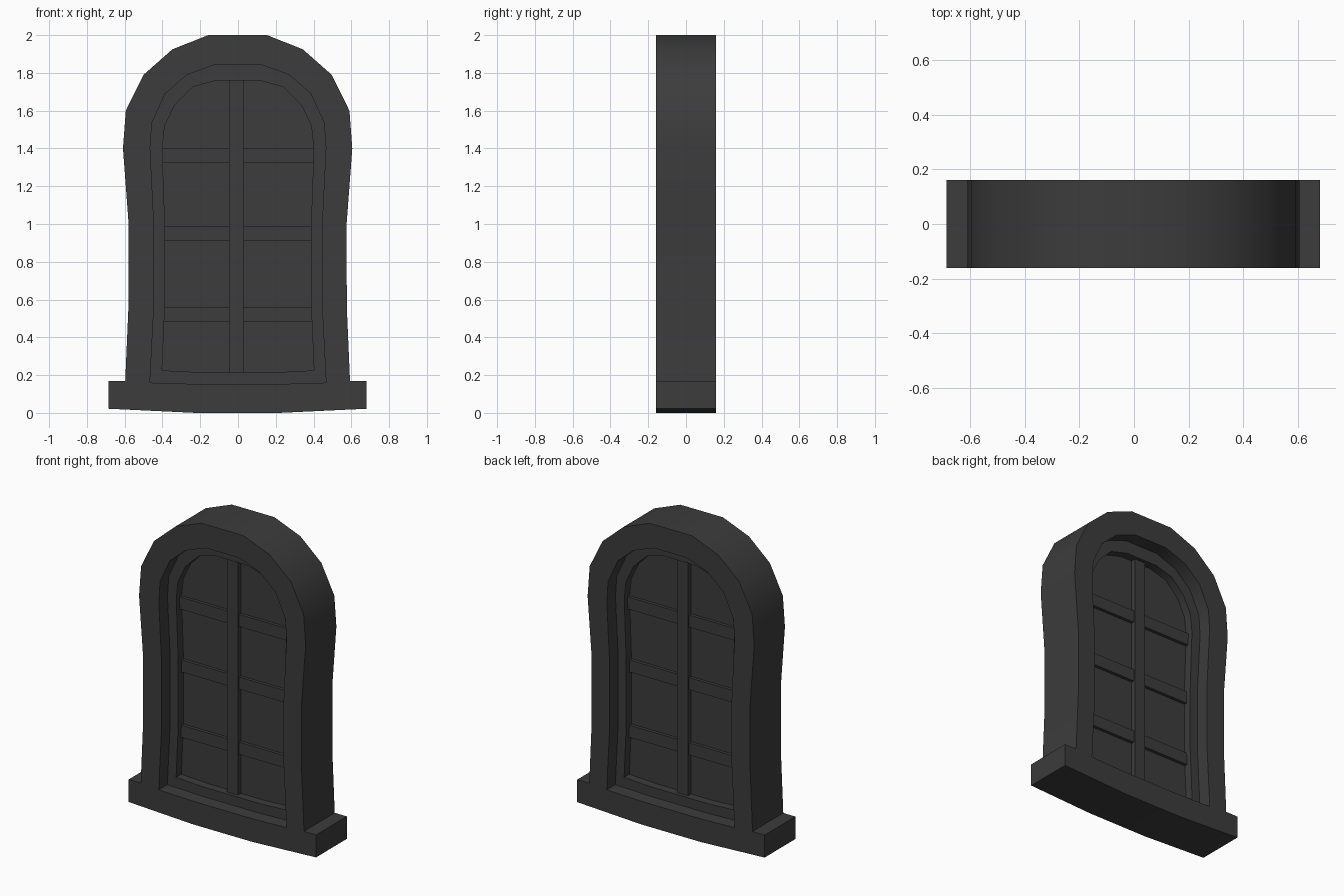
import bpy, bmesh, math

if "Cube" in bpy.data.objects:
    bpy.data.objects.remove(bpy.data.objects["Cube"])

dark = bpy.data.materials.new("dark_grey")
dark.diffuse_color = (0.045, 0.045, 0.045, 1)
dark.use_nodes = True
dark.node_tree.nodes["Principled BSDF"].inputs["Base Color"].default_value = dark.diffuse_color


def plate(name, outlines, half_depth):
    """Filled (x, z) outlines, later ones cut holes, extruded along y."""
    cu = bpy.data.curves.new(name, 'CURVE')
    cu.dimensions = '2D'
    cu.fill_mode = 'BOTH'
    cu.extrude = half_depth
    for pts in outlines:
        s = cu.splines.new('POLY')
        s.points.add(len(pts) - 1)
        for p, (x, z) in zip(s.points, pts):
            p.co = (x, z, 0, 1)
        s.use_cyclic_u = True
    tmp = bpy.data.objects.new(name + "_outline", cu)
    bpy.context.collection.objects.link(tmp)
    bpy.context.view_layer.update()
    me = bpy.data.meshes.new_from_object(
        tmp.evaluated_get(bpy.context.evaluated_depsgraph_get()))
    bpy.data.objects.remove(tmp)
    bm = bmesh.new()
    bm.from_mesh(me)
    bmesh.ops.remove_doubles(bm, verts=bm.verts, dist=0.0005)
    for v in bm.verts:
        x, z, d = v.co
        v.co = (x, -d, z)
    bmesh.ops.recalc_face_normals(bm, faces=bm.faces)
    bm.to_mesh(me)
    bm.free()
    me.materials.clear()
    me.materials.append(dark)
    ob = bpy.data.objects.new(name, me)
    bpy.context.collection.objects.link(ob)
    bpy.ops.object.select_all(action='DESELECT')
    ob.select_set(True)
    bpy.context.view_layer.objects.active = ob
    bpy.ops.object.shade_smooth_by_angle(angle=math.radians(30))
    return ob


def mirrored(half, cx=0.0):
    """Close a right-hand half outline (bottom to top) with its mirror."""
    return [(cx + x, z) for x, z in half] + [(cx - x, z) for x, z in reversed(half)]


def bar(name, x0, x1, z0, z1, half_depth):
    return plate(name, [[(x0, z0), (x1, z0), (x1, z1), (x0, z1)]], half_depth)


# Right-hand half outlines
outer = mirrored([(0.22, 0), (0.683, 0.022), (0.683, 0.17), (0.595, 0.17),
                  (0.578, 0.56), (0.577, 1.0), (0.607, 1.4), (0.592, 1.6),
                  (0.498, 1.79), (0.345, 1.925), (0.155, 2.0)], -0.002)
opening = mirrored([(0.2, 0.152), (0.466, 0.16), (0.445, 0.57), (0.445, 1.0),
                    (0.465, 1.4), (0.456, 1.535), (0.385, 1.69),
                    (0.27, 1.79), (0.12, 1.845)])
light = mirrored([(0.2, 0.215), (0.402, 0.225), (0.387, 0.57), (0.387, 1.0),
                  (0.401, 1.4), (0.388, 1.52), (0.335, 1.63),
                  (0.24, 1.725), (0.115, 1.76)])

# Surround with sill, sash ring and pane
plate("window_surround", [outer, opening], 0.16)
plate("sash_frame", [opening, light], 0.07)
plate("window_pane", [light], 0.015)

# Glazing bars
bar("vertical_bar", -0.048, 0.032, 0.2, 1.78, 0.047)
for i, (z, half_width) in enumerate([(0.48, 0.40), (0.91, 0.40), (1.322, 0.41)]):
    bar(f"cross_bar_{i + 1}", -half_width, half_width, z, z + 0.08, 0.036)
